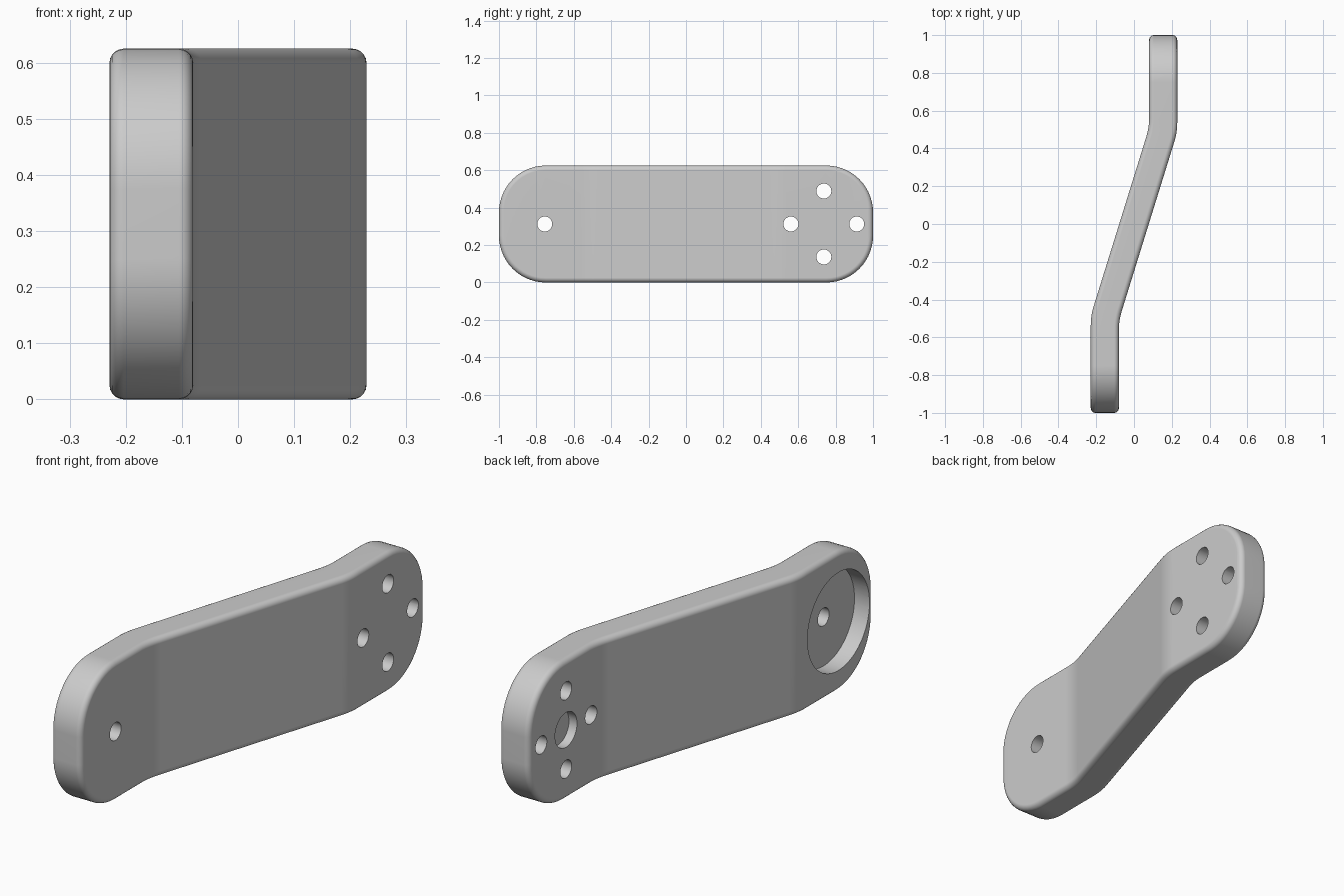
import bpy, bmesh, math

cube = bpy.data.objects.get("Cube")
if cube:
    bpy.data.objects.remove(cube, do_unlink=True)

# Main dimensions
HALF_LENGTH, HALF_HEIGHT, HALF_THICK = 1.0, 0.3125, 0.0745
CORNER, EDGE = 0.25, 0.025
OFFSET, BEND, BEND_SOFT, BEND_SHIFT = 0.1545, 0.4975, 0.05, 0.0125
SLOPE = OFFSET / BEND


def centre_x(y):
    """Sideways position of the arm's centre plane, with softened bends."""
    a = abs(y)
    if a > BEND + BEND_SOFT:
        x = OFFSET
    elif a < BEND - BEND_SOFT:
        x = SLOPE * a
    else:
        x = OFFSET - SLOPE * (BEND + BEND_SOFT - a) ** 2 / (4 * BEND_SOFT)
    return math.copysign(x, y)


def half_outline(inset):
    """Upper half of the rounded side outline, from front to back."""
    cy, cz, r = HALF_LENGTH - CORNER, HALF_HEIGHT - CORNER, CORNER - inset
    angles = [math.pi / 2 * i / 14 for i in range(15)]
    front = [(-cy - r * math.cos(a), cz + r * math.sin(a)) for a in angles]
    bends = [(-BEND + BEND_SOFT * (i / 3 - 1), cz + r) for i in range(7)]
    half = front + bends
    return half + [(-y, z) for y, z in reversed(half)]


def make_ring(bm, inset, off):
    top, bottom = [], []
    for y, z in half_outline(inset):
        x = centre_x(y) + off
        if abs(y) < BEND + 2 * BEND_SOFT:
            y -= BEND_SHIFT * off / HALF_THICK
        top.append(bm.verts.new((x, y, HALF_HEIGHT + z)))
        bottom.append(bm.verts.new((x, y, HALF_HEIGHT - z)))
    return top, bottom


# Arm body: rings across the thickness with rounded rims, closed by strips
bm = bmesh.new()
quarter = [math.pi / 2 * i / 5 for i in range(6)]
rim = [(EDGE * (1 - math.sin(a)), HALF_THICK - EDGE * (1 - math.cos(a))) for a in quarter]
layers = [(d, -off) for d, off in rim] + list(reversed(rim))
rings = [make_ring(bm, d, off) for d, off in layers]
for (t0, b0), (t1, b1) in zip(rings, rings[1:]):
    loop0, loop1 = t0 + b0[::-1], t1 + b1[::-1]
    n = len(loop0)
    for i in range(n):
        j = (i + 1) % n
        bm.faces.new((loop0[i], loop0[j], loop1[j], loop1[i]))
for top, bottom in (rings[0], rings[-1]):
    for i in range(len(top) - 1):
        bm.faces.new((top[i], top[i + 1], bottom[i + 1], bottom[i]))
bmesh.ops.recalc_face_normals(bm, faces=bm.faces)
mesh = bpy.data.meshes.new("offset_arm")
bm.to_mesh(mesh)
bm.free()
arm = bpy.data.objects.new("offset_arm", mesh)
bpy.context.collection.objects.link(arm)

grey = bpy.data.materials.new("plain_grey")
grey.use_nodes = True
grey.diffuse_color = (0.6, 0.6, 0.6, 1)
grey.node_tree.nodes["Principled BSDF"].inputs["Base Color"].default_value = (0.6, 0.6, 0.6, 1)
mesh.materials.append(grey)


def select_arm():
    bpy.ops.object.select_all(action='DESELECT')
    arm.select_set(True)
    bpy.context.view_layer.objects.active = arm


def drill(radius, y, z, x_from, x_to, sides=32):
    """Cut a round hole or pocket running along x."""
    bpy.ops.mesh.primitive_cylinder_add(
        vertices=sides, radius=radius, depth=x_to - x_from,
        location=((x_from + x_to) / 2, y, z), rotation=(0, math.pi / 2, 0))
    cutter = bpy.context.object
    cutter.name = "hole_cutter"
    cutter.hide_render = True
    cutter.data.materials.append(grey)
    cut = arm.modifiers.new("hole", 'BOOLEAN')
    cut.operation, cut.solver, cut.object = 'DIFFERENCE', 'EXACT', cutter
    select_arm()
    bpy.ops.object.modifier_apply(modifier=cut.name)
    bpy.data.objects.remove(cutter, do_unlink=True)


# Front end: wide round pocket with a through hole in its floor
FRONT_Y, BACK_Y, BOLT_CIRCLE, HOLE = -0.755, 0.737, 0.176, 0.04
drill(0.22, FRONT_Y, HALF_HEIGHT, -0.5, -OFFSET, 72)
drill(HOLE, FRONT_Y, HALF_HEIGHT, -0.5, 0.5)

# Back end: shallow centre pocket and four bolt holes around it
drill(0.078, BACK_Y, HALF_HEIGHT, -0.5, OFFSET - HALF_THICK + 0.04, 40)
for k in range(4):
    a = k * math.pi / 2
    drill(HOLE, BACK_Y + BOLT_CIRCLE * math.cos(a),
          HALF_HEIGHT + BOLT_CIRCLE * math.sin(a), -0.5, 0.5)

# Smooth rims and bends, crisp hole edges
select_arm()
bpy.ops.object.shade_smooth_by_angle(angle=math.radians(35))
weighted = arm.modifiers.new("even_shading", 'WEIGHTED_NORMAL')
weighted.keep_sharp = True
